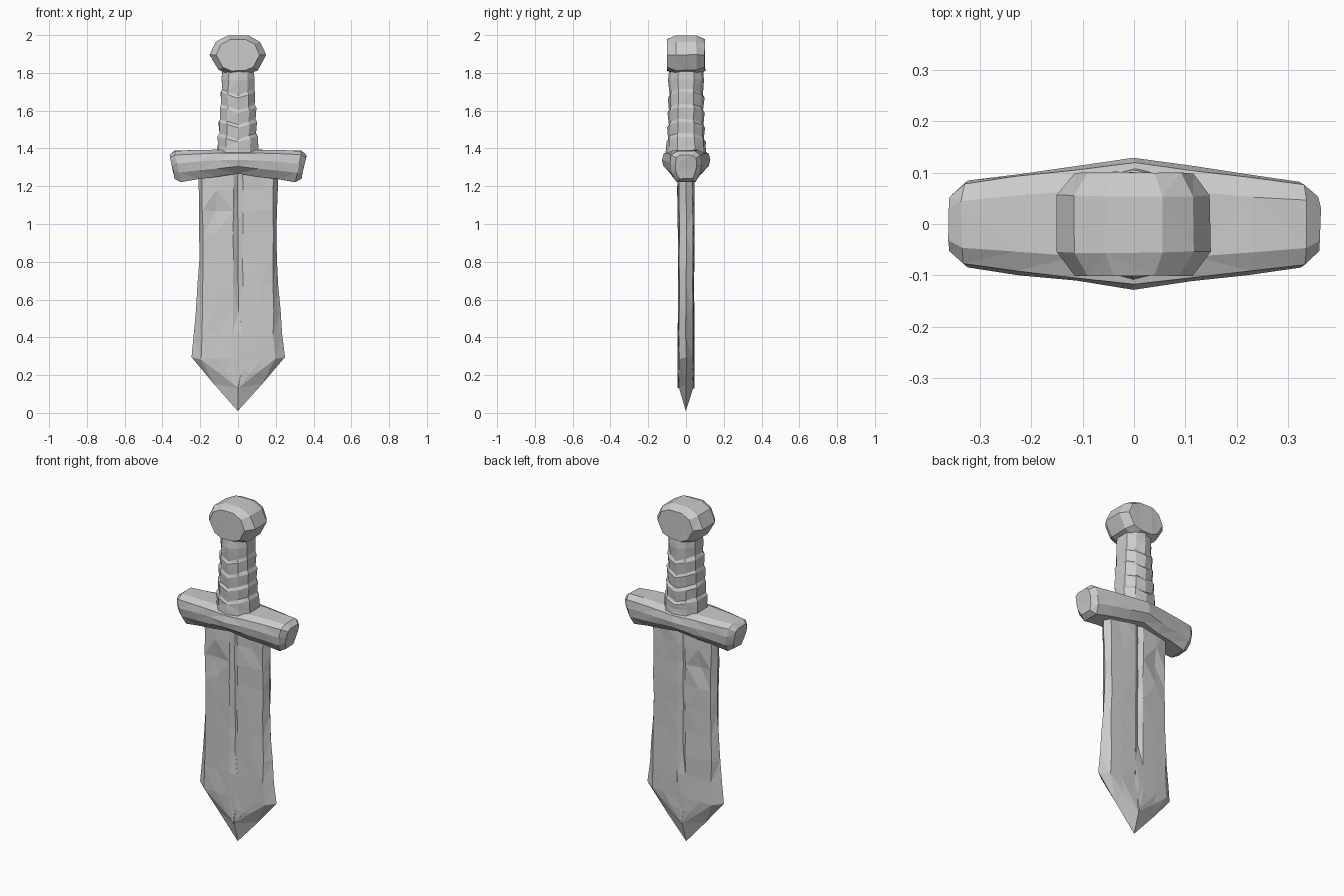
import bpy, bmesh, random
from mathutils import Vector

if "Cube" in bpy.data.objects:
    bpy.data.objects.remove(bpy.data.objects["Cube"])

random.seed(4)


def loft(name, rings, caps=(True, True), jitter=0.0, edit=None):
    """Skin a list of closed rings into one flat-shaded mesh."""
    bm = bmesh.new()
    rows = [[bm.verts.new(p) for p in ring] for ring in rings]
    n = len(rings[0])
    for a, b in zip(rows, rows[1:]):
        for i in range(n):
            j = (i + 1) % n
            bm.faces.new((a[i], a[j], b[j], b[i]))
    if caps[0]:
        bm.faces.new(rows[0])
    if caps[1]:
        bm.faces.new(rows[-1])
    bmesh.ops.remove_doubles(bm, verts=bm.verts, dist=0.0005)
    for v in bm.verts:
        v.co += Vector([random.uniform(-jitter, jitter) for _ in range(3)])
    if edit:
        edit(bm)
    bmesh.ops.triangulate(bm, faces=bm.faces)
    bmesh.ops.recalc_face_normals(bm, faces=bm.faces)
    mesh = bpy.data.meshes.new(name)
    bm.to_mesh(mesh)
    bm.free()
    ob = bpy.data.objects.new(name, mesh)
    bpy.context.collection.objects.link(ob)
    return ob


# Blade: sharp edges, bevelled rim, shallow fuller, pointed tip
cols = [(-1, .036), (-.62, .041), (-.14, .044), (0, .028),
        (.14, .044), (.62, .041), (1, .036)]
# outer z, outer half width, inner z, inner half width, fuller depth factor
rows = [(1.30, .21, 1.30, .188, 1), (1.18, .21, 1.18, .188, 1),
        (1.07, .207, 1.07, .187, 1), (.95, .205, .95, .185, 1),
        (.82, .206, .82, .184, 1), (.68, .212, .68, .186, 1),
        (.54, .225, .54, .19, .9), (.41, .236, .42, .188, .1),
        (.295, .247, .285, .195, 0), (.155, .13, .215, .105, 0),
        (.008, 0, .13, 0, 0)]


def blade_ring(zo, w, zi, wi, f):
    def y(c, d):
        return d if c else .044 - .016 * f
    cut = .025 if .3 < zi < .45 else 0
    front = [(c * wi + (cut if c == 0 else 0), -y(c, d), zi) for c, d in cols]
    back = [(x, -yy, z) for x, yy, z in reversed(front)]
    return front + [(w, 0, zo)] + back + [(-w, 0, zo)]


def chips(bm):
    # battle damage, the same on both faces
    for x, z, dy in ((-.116, 1.07, -.014), (-.116, 1.18, .006), (.116, 1.18, -.005)):
        for s in (-1, 1):
            target = Vector((x, s * .04, z))
            v = min(bm.verts, key=lambda v: (v.co - target).length)
            v.co.y += s * dy


loft("blade", [blade_ring(*r) for r in rows], (True, False), .0025, chips)

# Crossguard: chamfered bar, drooping and tapering towards both ends
half = [(.0, .128, 1.388, 1.268), (.11, .112, 1.392, 1.25),
        (.22, .098, 1.390, 1.238), (.32, .083, 1.386, 1.222),
        (.35, .056, 1.365, 1.24)]


def guard_ring(x, d, top, bot):
    h = top - bot
    sec = [(.55, top), (.93, top - .12 * h), (1, top - .4 * h),
           (.93, bot + .3 * h), (.6, bot)]
    pts = [(d * k, z) for k, z in sec] + [(-d * k, z) for k, z in reversed(sec)]
    lean = x / .35 * .22
    return [(x + lean * (z - 1.31), y, z) for y, z in pts]


stations = [(-x, d, t, b) for x, d, t, b in reversed(half[1:])] + half
loft("crossguard", [guard_ring(*s) for s in stations], jitter=.002)

# Grip: tapering handle with V-shaped wrap bands
sec = [(0, -1.04), (.6, -.9), (1, -.45), (1, .45), (.6, .9),
       (0, 1.04), (-.6, .9), (-1, .45), (-1, -.45), (-.6, -.9)]


def grip_ring(z, k, vee):
    t = (z - 1.37) / .45
    hx, hy = (.108 - .026 * t) * k, (.1 - .014 * t) * k
    return [(x * hx, y * hy, z - vee * (1 - abs(x))) for x, y in sec]


rings = [grip_ring(1.37, 1.02, 0), grip_ring(1.41, 1.02, 0)]
for z in (1.475, 1.55, 1.63, 1.71):
    rings += [grip_ring(z - .012, 1.03, .03), grip_ring(z + .004, .95, .03)]
rings += [grip_ring(1.77, 1.02, .01), grip_ring(1.82, 1.0, 0)]
loft("grip", rings, jitter=.0025)

# Pommel: chunky eight-sided disc facing front and back
outline = [(1, 0), (.78, .68), (.36, 1), (-.36, 1),
           (-.78, .68), (-1, 0), (-.7, -.78), (-.32, -1), (.32, -1), (.7, -.78)]


def pommel_ring(y, kx, kz):
    return [(x * kx, y, 1.895 + z * kz) for x, z in outline]


loft("pommel", [pommel_ring(-.1, .115, .083), pommel_ring(-.055, .149, .103),
                pommel_ring(.055, .149, .103), pommel_ring(.1, .115, .083)],
     jitter=.002)
